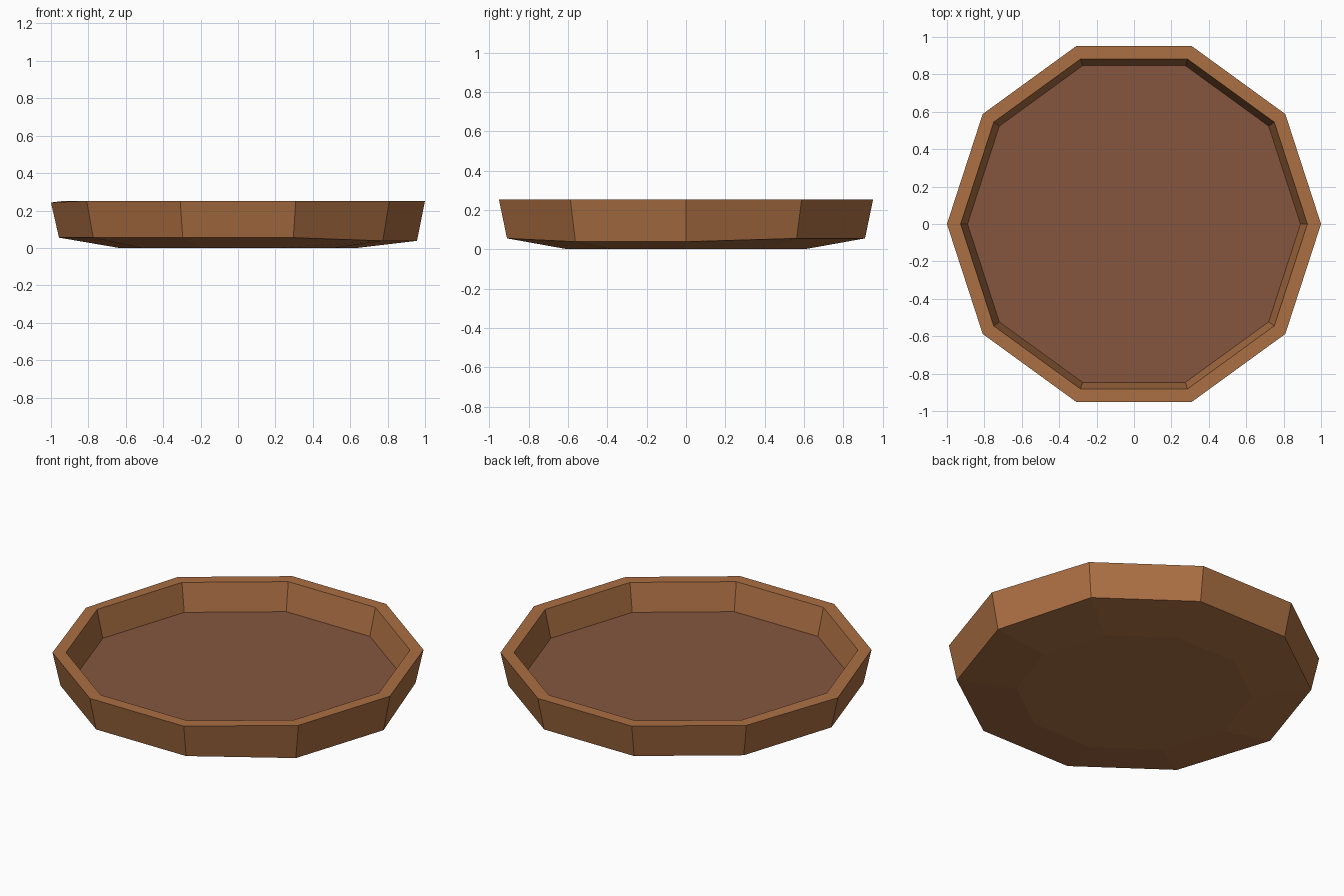
import bpy, bmesh, math

if "Cube" in bpy.data.objects:
    bpy.data.objects.remove(bpy.data.objects["Cube"])

SIDES = 10

def material(name, rgb):
    m = bpy.data.materials.new(name)
    lin = [(c / 255 / 12.92 if c / 255 < 0.04045 else ((c / 255 + 0.055) / 1.055) ** 2.4) for c in rgb]
    m.diffuse_color = (*lin, 1)
    m.use_nodes = True
    m.node_tree.nodes["Principled BSDF"].inputs["Base Color"].default_value = m.diffuse_color
    return m

wood = material("light wood", (171, 111, 67))
inside = material("brown inside", (133, 86, 63))

def ring(bm, r, z):
    return [bm.verts.new((r * math.cos(math.tau * i / SIDES),
                          r * math.sin(math.tau * i / SIDES), z)) for i in range(SIDES)]

def finish(bm, name, mats):
    me = bpy.data.meshes.new(name)
    bm.to_mesh(me)
    bm.free()
    for m in mats:
        me.materials.append(m)
    ob = bpy.data.objects.new(name, me)
    bpy.context.collection.objects.link(ob)

# dish: underside, outer wall, rim, inner wall and floor in one closed shell
bm = bmesh.new()
profile = [(0.635, 0.0), (0.957, 0.055), (1.0, 0.252), (0.927, 0.252), (0.89, 0.09)]
rings = [ring(bm, r, z) for r, z in profile]

# slight hand-made unevenness: low lower edge at front right, low rim at left
rings[1][0].co.z = 0.038
rings[1][9].co.z = 0.038
rings[2][5].co.z = 0.243

for a, b in zip(rings, rings[1:]):
    for i in range(SIDES):
        j = (i + 1) % SIDES
        bm.faces.new((a[i], a[j], b[j], b[i]))
bm.faces.new(rings[0][::-1])
floor = bm.faces.new(rings[-1])
floor.material_index = 1
finish(bm, "dish", [wood, inside])
